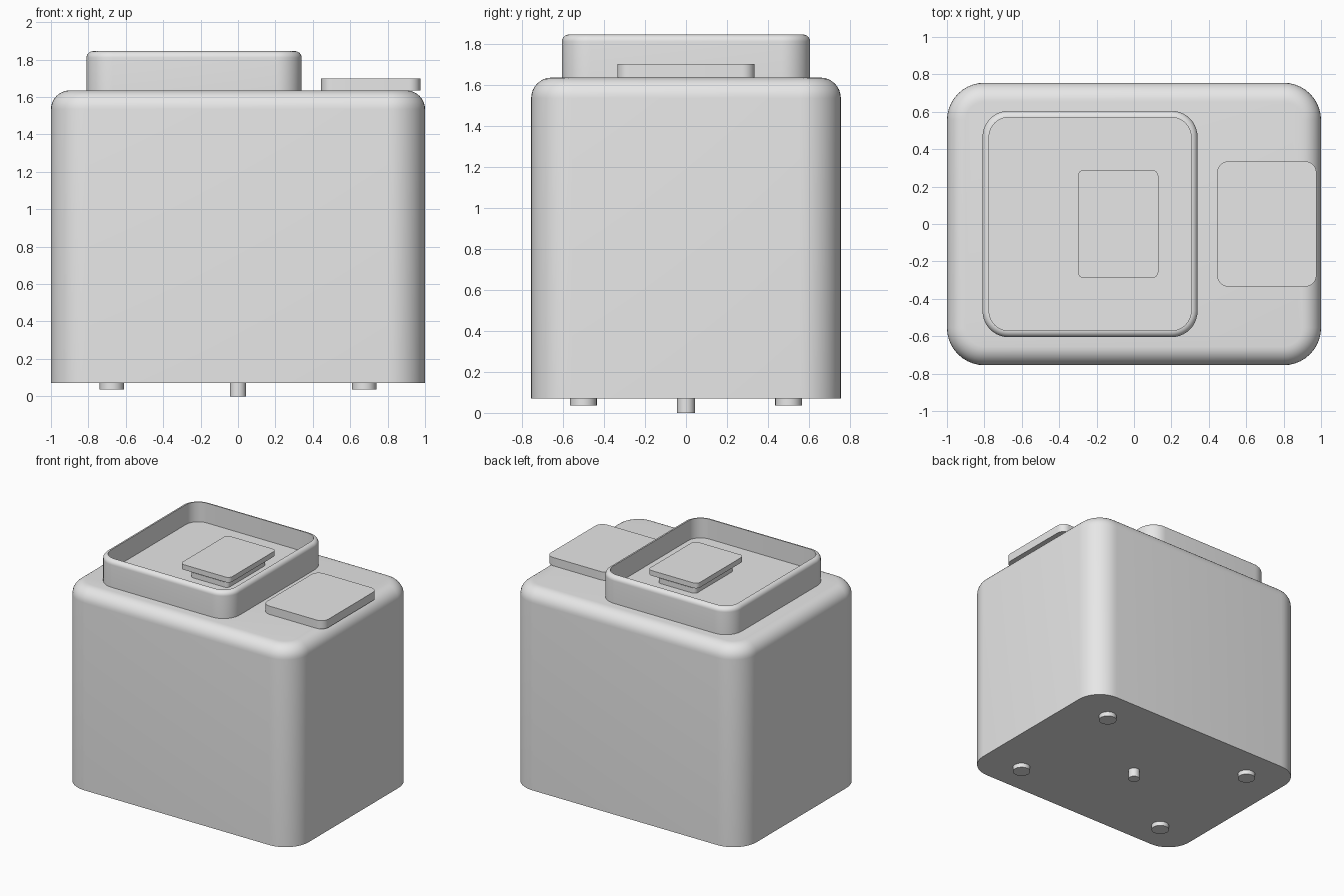
import bpy
import bmesh
import math

if "Cube" in bpy.data.objects:
    bpy.data.objects.remove(bpy.data.objects["Cube"])

grey = bpy.data.materials.new("light_grey")
grey.use_nodes = True
grey.diffuse_color = (0.8, 0.8, 0.8, 1)
grey.node_tree.nodes["Principled BSDF"].inputs["Base Color"].default_value = (0.8, 0.8, 0.8, 1)


def finish(obj):
    obj.data.materials.append(grey)
    bpy.ops.object.select_all(action="DESELECT")
    obj.select_set(True)
    bpy.context.view_layer.objects.active = obj
    bpy.ops.object.shade_smooth_by_angle(angle=math.radians(30))


def outline(hx, hy, r, steps=10):
    """Rounded rectangle, counter-clockwise."""
    points = []
    for corner, (sx, sy) in enumerate([(1, 1), (-1, 1), (-1, -1), (1, -1)]):
        for i in range(steps + 1):
            a = (corner + i / steps) * math.pi / 2
            points.append((sx * (hx - r) + r * math.cos(a), sy * (hy - r) + r * math.sin(a)))
    return points


def fillet(r, top, steps=8):
    """(inset, height) steps rounding an upper edge."""
    angles = [i / steps * math.pi / 2 for i in range(steps + 1)]
    return [(r * (1 - math.cos(a)), top - r * (1 - math.sin(a))) for a in angles]


def rounded_block(name, cx, hx, hy, r, levels):
    """Loft rounded rectangles through (inset, height) levels and cap both ends."""
    bm = bmesh.new()
    rings = []
    for inset, z in levels:
        ring = outline(hx - inset, hy - inset, r - inset)
        rings.append([bm.verts.new((cx + x, y, z)) for x, y in ring])
    for low, high in zip(rings, rings[1:]):
        for i in range(len(low)):
            j = (i + 1) % len(low)
            bm.faces.new((low[i], low[j], high[j], high[i]))
    bm.faces.new(rings[0][::-1])
    bm.faces.new(rings[-1])
    mesh = bpy.data.meshes.new(name)
    bm.to_mesh(mesh)
    bm.free()
    obj = bpy.data.objects.new(name, mesh)
    bpy.context.collection.objects.link(obj)
    finish(obj)


def peg(name, x, y, radius, bottom, top):
    bpy.ops.mesh.primitive_cylinder_add(vertices=32, radius=radius, depth=top - bottom,
                                        location=(x, y, (top + bottom) / 2))
    bpy.context.object.name = name
    finish(bpy.context.object)


BASE, DECK, FLOOR, RIM = 0.07, 1.635, 1.69, 1.845

# Main housing with a rounded upper edge
rounded_block("housing", 0, 1, 0.755, 0.2, [(0, BASE)] + fillet(0.1, DECK))

# Open tray on the deck
rounded_block("tray", -0.235, 0.575, 0.605, 0.14,
              [(0, DECK - 0.01)] + fillet(0.035, RIM) + [(0.035, FLOOR)])

# Stepped pedestal inside the tray
rounded_block("pedestal_base", -0.085, 0.165, 0.24, 0.03, [(0, FLOOR - 0.01), (0, 1.73)])
rounded_block("pedestal_neck", -0.085, 0.14, 0.215, 0.03, [(0, 1.72), (0, 1.77)])
rounded_block("pedestal_plate", -0.085, 0.215, 0.29, 0.035, [(0, 1.76), (0, 1.8)])

# Side plate on the deck
rounded_block("side_plate", 0.71, 0.265, 0.335, 0.06, [(0, DECK), (0, 1.7)])

# Feet and central stub
for x_side, x_name in ((1, "left"), (-1, "right")):
    for y_side, y_name in ((1, "back"), (-1, "front")):
        peg(f"foot_{y_name}_{x_name}", 0.675 * x_side, 0.5 * y_side, 0.065, 0.035, BASE + 0.01)
peg("bottom_stub", 0, 0, 0.043, 0, BASE + 0.01)
